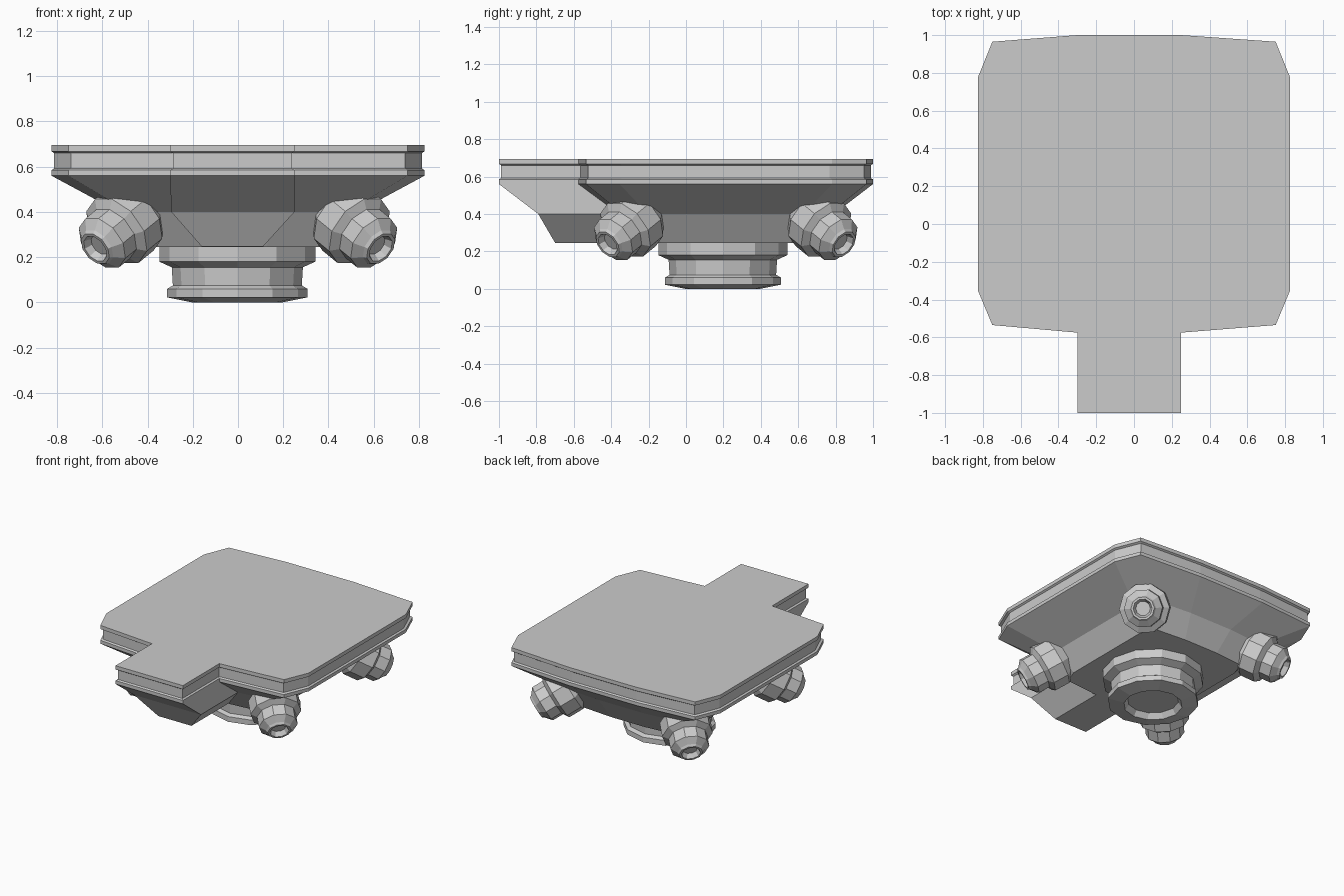
import bpy, bmesh, math
from mathutils import Vector

if "Cube" in bpy.data.objects:
    bpy.data.objects.remove(bpy.data.objects["Cube"])

CY = 0.2125  # middle of the main platform along y


def loft(name, rings):
    """Skin a stack of equal-length point rings and cap both ends."""
    bm = bmesh.new()
    vs = [[bm.verts.new(p) for p in r] for r in rings]
    n = len(rings[0])
    for a, b in zip(vs, vs[1:]):
        for i in range(n):
            j = (i + 1) % n
            bm.faces.new((a[i], a[j], b[j], b[i]))
    bm.faces.new(vs[0])
    bm.faces.new(vs[-1])
    bmesh.ops.recalc_face_normals(bm, faces=bm.faces)
    me = bpy.data.meshes.new(name)
    bm.to_mesh(me)
    bm.free()
    ob = bpy.data.objects.new(name, me)
    bpy.context.collection.objects.link(ob)
    return ob


def turned(name, profile, origin, axis, sides):
    """Turn a (distance, radius) profile around an axis."""
    origin, axis = Vector(origin), Vector(axis).normalized()
    u = axis.cross(Vector((0, 0, 1)))
    u = u.normalized() if u.length > 0.01 else Vector((1, 0, 0))
    v = axis.cross(u)
    angles = [2 * math.pi * i / sides for i in range(sides)]
    return loft(name, [[origin + axis * s + (u * math.cos(a) + v * math.sin(a)) * r
                        for a in angles] for s, r in profile])


back = [(0.825, -0.355), (0.825, 0.78), (0.75, 0.965), (0.25, 1.0),
        (-0.30, 1.0), (-0.75, 0.965), (-0.825, 0.78), (-0.825, -0.355)]
front_left = [(-0.75, -0.535), (-0.30, -0.575)]
front_right = [(0.25, -0.575), (0.75, -0.535)]
tongue = [(-0.30, -1.0), (0.25, -1.0)]

# Grooved deck plate with front tongue
outline = back + front_left + tongue + front_right


def deck_ring(z, inset):
    return [(x - math.copysign(inset, x), y - math.copysign(inset, y - CY), z)
            for x, y in outline]


loft("deck_plate", [deck_ring(z, i) for z, i in (
    (0.695, 0), (0.668, 0), (0.66, 0.012), (0.592, 0.012), (0.585, 0), (0.56, 0))])

# Sloping underside of the platform
body = back + front_left + front_right
loft("underside_hull", [[(x * sx, CY + (y - CY) * sy, z) for x, y in body]
                        for z, sx, sy in ((0.56, 1, 1), (0.40, 0.64, 0.735), (0.245, 0.51, 0.61))])

# Wedge under the tongue, running back into the hull
loft("tongue_underside", [[(x0, y0, z), (x1, y0, z), (x1, y1, z), (x0, y1, z)]
                          for z, x0, x1, y0, y1 in (
    (0.56, -0.30, 0.25, -1.0, -0.5),
    (0.40, -0.295, 0.25, -0.79, -0.2),
    (0.246, -0.16, 0.11, -0.70, -0.15))])

# Central docking collar with recessed mouth
turned("bottom_collar", [(0.26, 0.345), (0.18, 0.345), (0.155, 0.29), (0.075, 0.285),
                         (0.06, 0.31), (0.022, 0.31), (0.0, 0.20), (0.04, 0.175)],
       (-0.003, 0.197, 0), (0, 0, 1), 12)

# Four angled corner thrusters
nozzle = [(-0.12, 0.12), (-0.05, 0.172), (0.06, 0.172), (0.085, 0.132), (0.165, 0.132),
          (0.20, 0.09), (0.215, 0.08), (0.215, 0.065), (0.18, 0.05)]
for sx, side in ((-1, "left"), (1, "right")):
    for sy, end in ((-1, "front"), (1, "back")):
        turned(f"thruster_{end}_{side}", nozzle,
               (0.50 * sx, CY + 0.50 * sy, 0.345), (0.61 * sx, 0.61 * sy, -0.5), 10)
